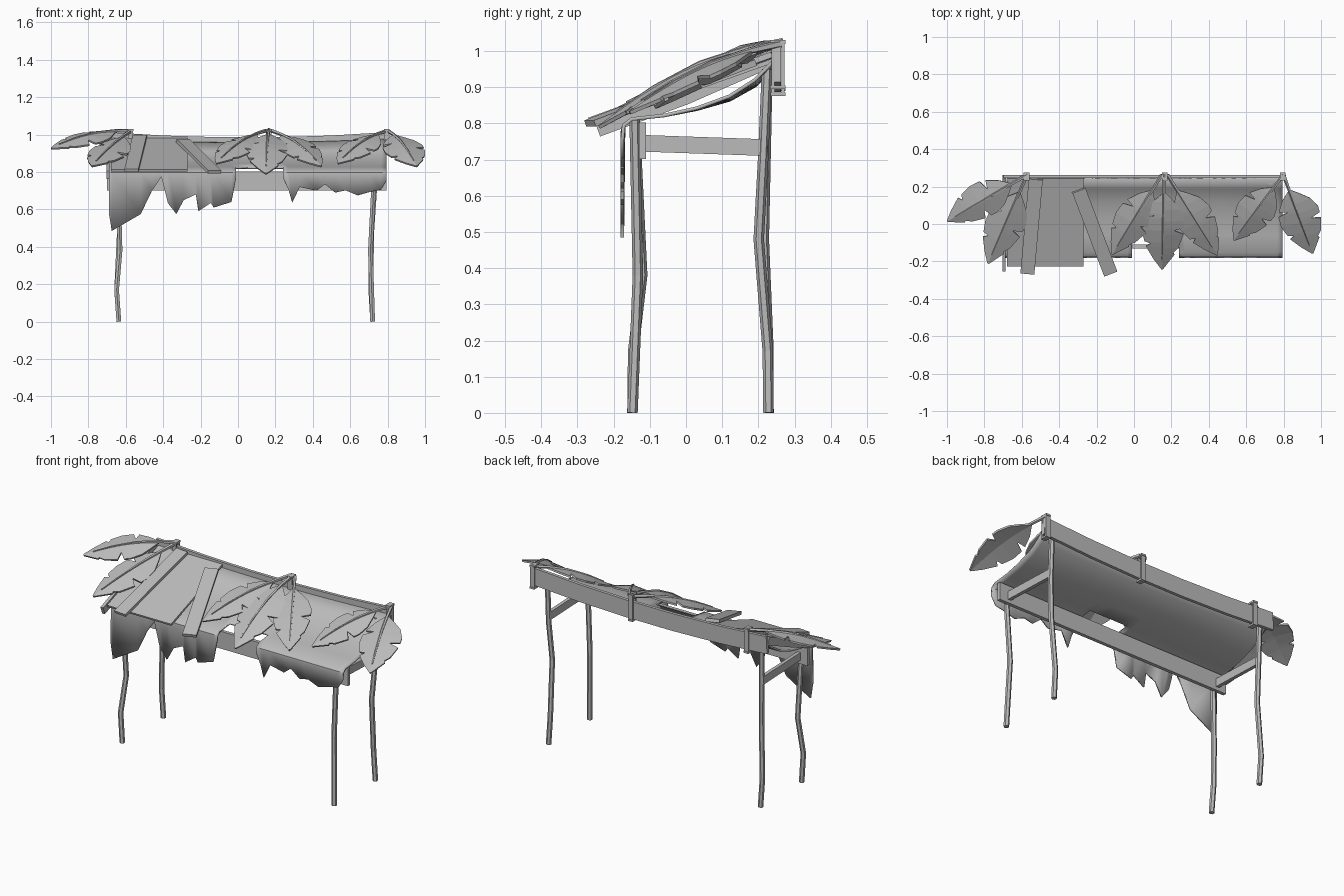
import bpy, bmesh, math
from mathutils import Vector

cube = bpy.data.objects.get("Cube")
if cube:
    bpy.data.objects.remove(cube, do_unlink=True)

mat = bpy.data.materials.new("plain grey")
mat.use_nodes = True
GREY = (0.5, 0.5, 0.5, 1)
mat.diffuse_color = GREY
mat.node_tree.nodes["Principled BSDF"].inputs["Base Color"].default_value = GREY


def finish(name, bm, thickness=0):
    bmesh.ops.recalc_face_normals(bm, faces=bm.faces)
    mesh = bpy.data.meshes.new(name)
    bm.to_mesh(mesh)
    bm.free()
    mesh.materials.append(mat)
    ob = bpy.data.objects.new(name, mesh)
    bpy.context.collection.objects.link(ob)
    if thickness:
        mod = ob.modifiers.new("thickness", "SOLIDIFY")
        mod.thickness = thickness
        mod.offset = 0
    return ob


def rect(w, h):
    return [(-w / 2, -h / 2), (w / 2, -h / 2), (w / 2, h / 2), (-w / 2, h / 2)]


def ngon(n, r):
    return [(r * math.cos(math.tau * i / n), r * math.sin(math.tau * i / n)) for i in range(n)]


def sweep(name, points, section, up=(0, 0, 1), end_scale=1):
    """Sweep a closed section along a path, optionally tapering it."""
    pts = [Vector(p) for p in points]
    bm = bmesh.new()
    rings = []
    last = len(pts) - 1
    for i, p in enumerate(pts):
        tangent = (pts[min(i + 1, last)] - pts[max(i - 1, 0)]).normalized()
        side = tangent.cross(Vector(up)).normalized()
        top = side.cross(tangent)
        s = 1 + (end_scale - 1) * i / last
        rings.append([bm.verts.new(p + side * a * s + top * b * s) for a, b in section])
    n = len(section)
    for r0, r1 in zip(rings, rings[1:]):
        for k in range(n):
            bm.faces.new((r0[k], r0[(k + 1) % n], r1[(k + 1) % n], r1[k]))
    bm.faces.new(rings[0])
    bm.faces.new(rings[-1])
    return finish(name, bm)


# Crooked legs
LEFT_X = [(0, 0.72), (0.3, 0.702), (0.68, 0.73)]
RIGHT_X = [(0, -0.637), (0.16, -0.65), (0.36, -0.63), (0.7, -0.642)]


def x_at(table, z):
    for (z0, x0), (z1, x1) in zip(table, table[1:]):
        if z <= z1:
            return x0 + (x1 - x0) * (z - z0) / (z1 - z0)
    return table[-1][1]


legs = {
    "left_front_leg": (LEFT_X, [(0, -0.148), (0.38, -0.133), (0.81, -0.142)]),
    "right_front_leg": (RIGHT_X, [(0, -0.148), (0.17, -0.146), (0.38, -0.121), (0.81, -0.142)]),
    "left_back_leg": (LEFT_X, [(0, 0.228), (0.17, 0.226), (0.48, 0.201), (0.7, 0.213), (0.95, 0.224)]),
    "right_back_leg": (RIGHT_X, [(0, 0.228), (0.17, 0.228), (0.48, 0.215), (0.95, 0.225)]),
}
for name, (xs, path) in legs.items():
    sweep(name, [(x_at(xs, z), y, z) for z, y in path], ngon(6, 0.0145), up=(1, 0, 0))


# Beams, side rails and edge rafter
def sag(x):
    return 0.028 * (1 - ((x - 0.05) / 0.75) ** 2)


sweep("front_beam", [(-0.7, -0.12, 0.752), (0.795, -0.12, 0.752)], rect(0.02, 0.1))
sweep("back_beam", [(x, 0.254, 0.963 - sag(x)) for x in (-0.7, -0.4, -0.1, 0.2, 0.5, 0.81)],
      rect(0.018, 0.1))
for side, x in (("left", 0.73), ("right", -0.645)):
    sweep(side + "_side_rail", [(x, -0.12, 0.745), (x, 0.225, 0.733)], rect(0.02, 0.046))
sweep("right_edge_rafter", [(-0.695, 0.25, 0.985), (-0.695, 0, 0.875), (-0.695, -0.245, 0.785)],
      rect(0.018, 0.045))

# Sagging roof cloth with a ragged hanging front; None marks the torn-away part
PROFILE = [(0.245, 0.975), (0.19, 0.92), (0.12, 0.875), (0.03, 0.842),
           (-0.06, 0.822), (-0.15, 0.812), (-0.172, 0.795)]
HEM = [(-0.69, 0.58), (-0.675, 0.485), (-0.52, 0.575), (-0.46, 0.7), (-0.41, 0.775),
       (-0.375, 0.635), (-0.33, 0.575), (-0.29, 0.65), (-0.225, 0.68), (-0.212, 0.59),
       (-0.145, 0.635), (-0.13, 0.61), (-0.035, 0.64), (-0.01, 0.77),
       (0.08, None), (0.16, None),
       (0.24, 0.77), (0.27, 0.706), (0.29, 0.636), (0.33, 0.72), (0.42, 0.7), (0.465, 0.735),
       (0.52, 0.69), (0.575, 0.702), (0.64, 0.675), (0.71, 0.695), (0.765, 0.705), (0.795, 0.755)]
bm = bmesh.new()
columns = []
for x, hem in HEM:
    col = [bm.verts.new((x, y, z - sag(x) * max(0, y) * 3)) for y, z in PROFILE]
    col.append(bm.verts.new((x, -0.176, hem or 0.77)))
    columns.append(col)
for i in range(len(HEM) - 1):
    torn = HEM[i][1] is None or HEM[i + 1][1] is None
    c0, c1 = columns[i], columns[i + 1]
    for k in range(4 if torn else len(PROFILE)):
        bm.faces.new((c0[k], c0[k + 1], c1[k + 1], c1[k]))
bmesh.ops.delete(bm, geom=[v for v in bm.verts if not v.link_faces], context="VERTS")
cloth = finish("roof_cloth", bm, 0.01)
bpy.context.view_layer.objects.active = cloth
cloth.select_set(True)
bpy.ops.object.shade_smooth_by_angle(angle=math.radians(40))
cloth.select_set(False)

# Boards lying on the roof
sweep("roof_panel", [(-0.475, 0.245, 0.975), (-0.475, -0.225, 0.808)], rect(0.41, 0.012))
sweep("right_plank", [(-0.525, 0.24, 0.99), (-0.57, -0.265, 0.808)], rect(0.075, 0.016))
sweep("middle_plank", [(-0.295, 0.18, 0.968), (-0.125, -0.265, 0.8)], rect(0.075, 0.018))

# Torn leaves: (position along the leaf, share of the half width) on each edge
EDGE_A = [(0.2, 0.04), (0.3, 0.5), (0.42, 0.85), (0.45, 0.4), (0.48, 0.95), (0.6, 1.0),
          (0.72, 0.85), (0.74, 0.55), (0.77, 0.78), (0.9, 0.4), (1.0, 0.03)]
EDGE_B = [(0.2, 0.04), (0.28, 0.4), (0.38, 0.8), (0.5, 1.0), (0.57, 0.98), (0.6, 0.5),
          (0.64, 0.95), (0.78, 0.72), (0.83, 0.5), (0.85, 0.55), (1.0, 0.03)]
ROOF_UP = Vector((0, -0.3, 1)).normalized()


def leaf(name, root, tip, half_width, lift):
    root, tip = Vector(root), Vector(tip)
    side = (tip - root).cross(ROOF_UP).normalized()

    def mid(t):
        return root.lerp(tip, t) + Vector((0, 0, lift * math.sin(math.pi * t)))

    bm = bmesh.new()
    spine = {t: bm.verts.new(mid(t)) for t in sorted({t for t, w in EDGE_A + EDGE_B})}
    for sign, edge in ((1, EDGE_A), (-1, EDGE_B)):
        rim = [bm.verts.new(mid(t) + half_width * w * (sign * side - 0.2 * ROOF_UP)) for t, w in edge]
        for i in range(len(edge) - 1):
            t0, t1 = edge[i][0], edge[i + 1][0]
            inner = [v for t, v in spine.items() if t0 <= t <= t1]
            bm.faces.new(inner + [rim[i + 1], rim[i]])
    finish(name, bm, 0.01)
    sweep(name + "_stem", [mid(t) + ROOF_UP * 0.006 for t in (0, 0.2, 0.45, 0.7, 0.9)],
          ngon(5, 0.011), end_scale=0.3)


leaf("right_outer_leaf", (-0.57, 0.265, 1.015), (-0.998, 0.015, 0.925), 0.1, 0.03)
leaf("right_inner_leaf", (-0.57, 0.265, 1.015), (-0.78, -0.21, 0.83), 0.105, 0.015)
leaf("middle_right_leaf", (0.15, 0.265, 1.015), (-0.115, -0.16, 0.845), 0.1, 0.03)
leaf("middle_front_leaf", (0.165, 0.27, 1.02), (0.15, -0.24, 0.79), 0.115, 0.045)
leaf("middle_left_leaf", (0.18, 0.265, 1.015), (0.445, -0.165, 0.83), 0.1, 0.03)
leaf("left_inner_leaf", (0.8, 0.265, 1.015), (0.535, -0.085, 0.845), 0.1, 0.03)
leaf("left_outer_leaf", (0.8, 0.265, 1.015), (0.955, -0.155, 0.83), 0.112, 0.03)

# Straps binding the leaf stems to the back beam
for name, x in (("right", -0.575), ("middle", 0.165), ("left", 0.795)):
    for part, y in (("back", 0.268), ("front", 0.24)):
        sweep(f"{name}_{part}_strap", [(x, y, 0.9 - sag(x) * 0.7), (x, y, 1.02)],
              rect(0.028, 0.008), up=(0, 1, 0))
    for part, z in (("top", 1.025), ("bottom", 0.9 - sag(x) * 0.7)):
        sweep(f"{name}_{part}_strap", [(x, 0.232, z), (x, 0.275, z)], rect(0.03, 0.01))
